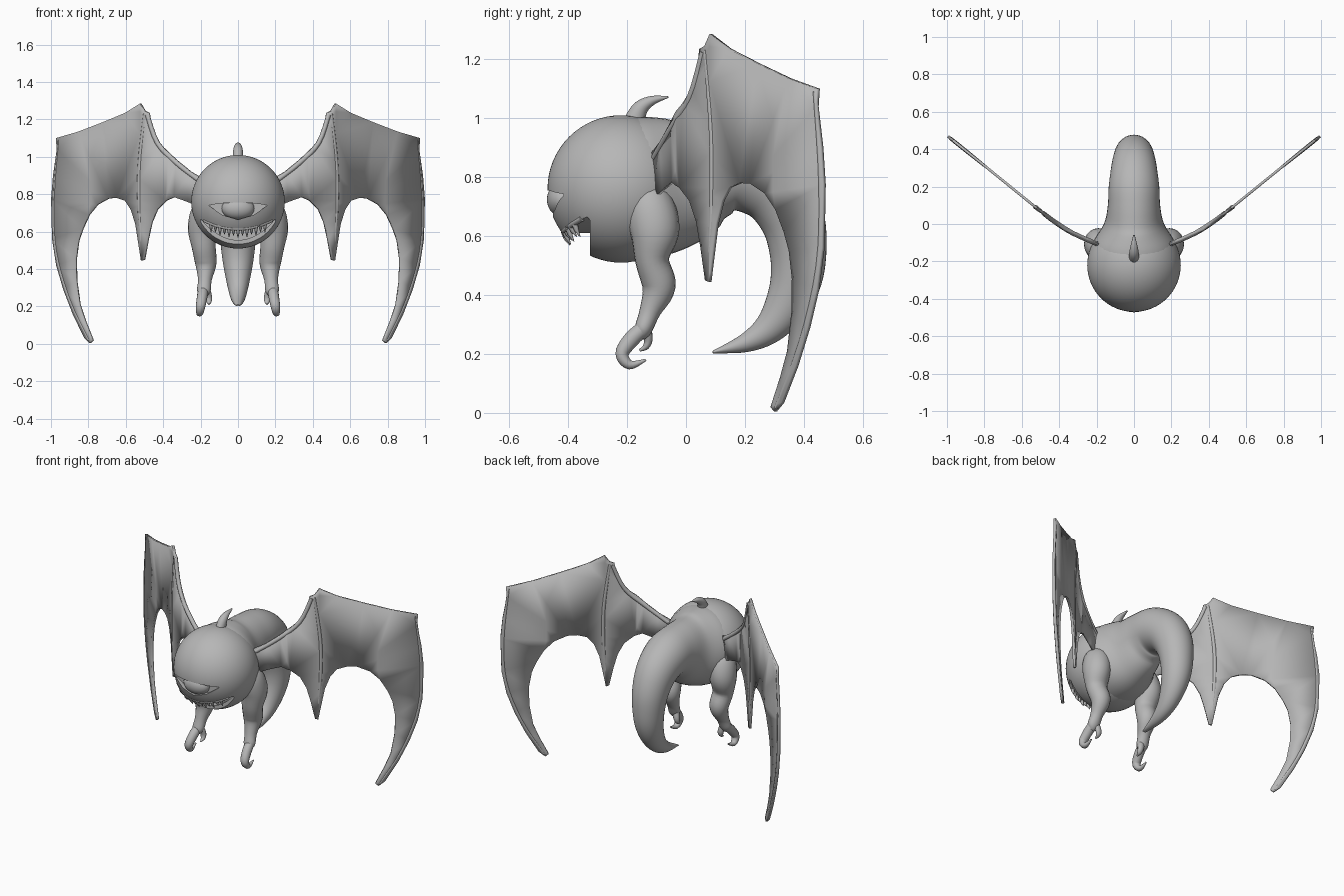
import bpy, bmesh, math
from mathutils import Vector

if "Cube" in bpy.data.objects:
    bpy.data.objects.remove(bpy.data.objects["Cube"])

grey = bpy.data.materials.new("clay grey")
grey.diffuse_color = (0.47, 0.47, 0.47, 1)
grey.use_nodes = True
grey.node_tree.nodes["Principled BSDF"].inputs["Base Color"].default_value = grey.diffuse_color


def finish(name, bm, angle=40):
    bmesh.ops.recalc_face_normals(bm, faces=bm.faces[:])
    me = bpy.data.meshes.new(name)
    bm.to_mesh(me)
    bm.free()
    me.materials.append(grey)
    ob = bpy.data.objects.new(name, me)
    bpy.context.collection.objects.link(ob)
    smooth(ob, angle)
    return ob


def smooth(ob, angle=40):
    bpy.ops.object.select_all(action='DESELECT')
    ob.select_set(True)
    bpy.context.view_layer.objects.active = ob
    bpy.ops.object.shade_smooth_by_angle(angle=math.radians(angle))


def tube(name, pts, side=1, seg=20, sub=5):
    """Smooth tapered limb through points (x, y, z, half width, half depth)."""
    P = [Vector(p) for p in pts]
    path = []
    for i in range(len(P) - 1):
        a, b, c, d = P[max(i - 1, 0)], P[i], P[i + 1], P[min(i + 2, len(P) - 1)]
        for k in range(sub):
            t = k / sub
            path.append(0.5 * (2 * b + (c - a) * t + (2 * a - 5 * b + 4 * c - d) * t * t
                               + (3 * b - a - 3 * c + d) * t ** 3))
    path.append(P[-1])
    bm = bmesh.new()
    rings = []
    for i, p in enumerate(path):
        q, r = path[max(i - 1, 0)], path[min(i + 1, len(path) - 1)]
        t = Vector([r[j] - q[j] for j in range(3)]).normalized()
        ref = Vector((1, 0, 0)) if abs(t.x) < 0.9 else Vector((0, 1, 0))
        u = (ref - t * ref.dot(t)).normalized()
        v = t.cross(u)
        c = Vector(p[:3])
        ring = []
        for k in range(seg):
            a = 2 * math.pi * k / seg
            w = c + u * (math.cos(a) * p[3]) + v * (math.sin(a) * p[4])
            ring.append(bm.verts.new((w.x * side, w.y, w.z)))
        rings.append(ring)
    for A, B in zip(rings, rings[1:]):
        for k in range(seg):
            bm.faces.new((A[k], A[(k + 1) % seg], B[(k + 1) % seg], B[k]))
    bm.faces.new(rings[0])
    bm.faces.new(rings[-1])
    return finish(name, bm, 60)


def prism(name, pts, y0, y1):
    """Front-facing outline (x, z) extruded along y."""
    bm = bmesh.new()
    f = bm.faces.new([bm.verts.new((x, y0, z)) for x, z in pts])
    ext = bmesh.ops.extrude_face_region(bm, geom=[f])
    for v in ext['geom']:
        if isinstance(v, bmesh.types.BMVert):
            v.co.y = y1
    ob = finish(name, bm)
    ob.hide_render = True
    return ob


def ball(name, loc, scale, seg=48):
    bm = bmesh.new()
    bmesh.ops.create_uvsphere(bm, u_segments=seg, v_segments=seg // 2, radius=1)
    for v in bm.verts:
        v.co = Vector((v.co.x * scale[0] + loc[0], v.co.y * scale[1] + loc[1], v.co.z * scale[2] + loc[2]))
    return finish(name, bm)


# head with eye socket and grinning mouth cut out
HC, HR = Vector((0, -0.22, 0.76)), 0.25
head = ball("head", HC, (HR, HR, HR), 64)


def lip(x):
    return 0.61 + 0.05 * (x / 0.19) ** 2


def head_y(x, z):
    return HC.y - math.sqrt(max(HR ** 2 - x * x - (z - HC.z) ** 2, 0))


xs = [-0.2 + 0.02 * i for i in range(21)]
upper = [(x, lip(x)) for x in xs]
inner = [(x * 0.94, lip(x * 0.94)) for x in xs]
lower = [(x * 0.9, 0.555 + 0.1 * (x * 0.9 / 0.19) ** 2) for x in reversed(xs)]
cutters = [
    prism("jaw_cutter", upper + [(0.2, 0.4), (-0.2, 0.4)], -0.7, -0.325),
    prism("mouth_cutter", inner + lower, -0.69, -0.28),
    prism("socket_cutter", [(-0.16, 0.742), (-0.08, 0.752), (0, 0.756), (0.08, 0.752), (0.16, 0.742),
                            (0.085, 0.69), (0, 0.664), (-0.085, 0.69)], -0.71, -0.415)]
for c in cutters:
    m = head.modifiers.new(c.name, 'BOOLEAN')
    m.operation, m.object, m.solver = 'DIFFERENCE', c, 'EXACT'
bpy.context.view_layer.update()
cut = bpy.data.meshes.new_from_object(head.evaluated_get(bpy.context.evaluated_depsgraph_get()))
head.modifiers.clear()
head.data = cut
for c in cutters:
    bpy.data.objects.remove(c)
smooth(head, 35)

# eye, upper lip and teeth
ball("eye", (0, -0.418, 0.724), (0.087, 0.054, 0.06))
tube("upper_lip", [(x, head_y(x, lip(x)) + 0.006, lip(x) + 0.006, 0.011, 0.011) for x in xs[1:-1:2]], seg=10, sub=3)
for i in range(-6, 7):
    x = i * 0.024
    z = lip(x) + 0.008
    y = head_y(x, z) + 0.012
    n = 0.05 if i % 2 == 0 else 0.04
    tube("tooth", [(x, y, z, 0.011, 0.011), (x, y + 0.006, z - n * 0.5, 0.008, 0.008),
                   (x, y + 0.02, z - n, 0.001, 0.001)], seg=8, sub=2)

# torso running back into the curled tail
tube("body_and_tail", [
    (0, -0.2, 0.76, 0.24, 0.24), (0, -0.1, 0.77, 0.218, 0.237), (0, 0, 0.79, 0.16, 0.212),
    (0, 0.1, 0.82, 0.14, 0.165), (0, 0.2, 0.82, 0.135, 0.14), (0, 0.3, 0.76, 0.122, 0.125),
    (0, 0.36, 0.66, 0.108, 0.11), (0, 0.38, 0.55, 0.095, 0.097), (0, 0.373, 0.45, 0.083, 0.087),
    (0, 0.338, 0.36, 0.067, 0.073), (0, 0.28, 0.285, 0.05, 0.053), (0, 0.2, 0.237, 0.034, 0.032),
    (0, 0.09, 0.206, 0.012, 0.004)], seg=40)

# horn
tube("horn", [(0, -0.178, 0.985, 0.028, 0.036), (0, -0.155, 1.033, 0.026, 0.027),
              (0, -0.115, 1.06, 0.018, 0.016), (0, -0.06, 1.072, 0.004, 0.003)])

# wing outline seen from the front (x, z)
OUTLINE = [(.19, .885), (.25, .92), (.33, .985), (.40, 1.05), (.44, 1.10), (.465, 1.17), (.475, 1.235), (.497, 1.245),
           (.52, 1.285), (.60, 1.235), (.72, 1.185), (.85, 1.135), (.97, 1.10), (.965, 1.04), (.985, .90),
           (.995, .775), (.99, .56), (.968, .42), (.93, .29), (.88, .16), (.82, .035), (.79, .005), (.775, .02),
           (.815, .12), (.845, .21), (.863, .34), (.865, .455), (.852, .55), (.83, .615), (.795, .69), (.75, .745),
           (.69, .778), (.645, .78), (.60, .765), (.57, .72), (.545, .64), (.515, .445), (.50, .45), (.48, .56),
           (.46, .65), (.43, .72), (.385, .765), (.34, .785), (.27, .76), (.20, .73)]
FOLD = [(0.19, -0.11), (0.37, -0.03), (0.52, 0.085), (0.785, 0.3), (1.0, 0.473)]


def wing_y(x):
    for (a, ya), (b, yb) in zip(FOLD, FOLD[1:]):
        if x <= b:
            return ya + (yb - ya) * (x - a) / (b - a)
    return FOLD[-1][1]


for s, tag in ((1, "left"), (-1, "right")):
    # folded wing membrane
    bm = bmesh.new()
    f = bm.faces.new([bm.verts.new((x, 0, z)) for x, z in OUTLINE])
    f.normal_update()
    bmesh.ops.triangulate(bm, faces=[f])
    for x, _ in FOLD[1:-1]:
        bmesh.ops.bisect_plane(bm, geom=bm.verts[:] + bm.edges[:] + bm.faces[:],
                               plane_co=(x, 0, 0), plane_no=(1, 0, 0))
    for v in bm.verts:
        v.co.y = wing_y(v.co.x)
        v.co.x *= s
    wing = finish("wing_" + tag, bm, 50)
    m = wing.modifiers.new("thickness", 'SOLIDIFY')
    m.thickness, m.offset = 0.014, 0

    # wing arm and finger bones, barely raised from the membrane
    bones = {"arm": [(.2, .868, .013), (.33, .968, .013), (.43, 1.073, .013), (.485, 1.225, .012)],
             "middle_finger": [(.497, 1.23, .010), (.525, .95, .012), (.525, .7, .011), (.509, .46, .005)],
             "outer_finger": [(.957, 1.09, .008), (.982, .775, .009), (.972, .5, .010), (.90, .24, .010),
                              (.795, .018, .008)]}
    for n, pts in bones.items():
        tube("wing_%s_%s" % (n, tag), [(x, wing_y(x), z, r, r) for x, z, r in pts], s, 10, 4)

    # arm with elbow, hooked claw and thumb
    tube("arm_" + tag, [(.13, -.13, .765, .04, .05), (.165, -.125, .71, .08, .082), (.19, -.107, .62, .078, .085),
                        (.183, -.115, .52, .064, .058), (.172, -.092, .43, .057, .057),
                        (.177, -.122, .345, .037, .036), (.183, -.145, .285, .036, .03),
                        (.186, -.16, .26, .02, .02)], s)
    tube("claw_" + tag, [(.185, -.135, .295, .028, .026), (.192, -.185, .25, .028, .028),
                         (.2, -.217, .2, .025, .023), (.205, -.19, .163, .018, .016),
                         (.205, -.136, .18, .004, .004)], s, 14)
    tube("thumb_" + tag, [(.172, -.14, .3, .022, .02), (.158, -.128, .252, .019, .015),
                          (.155, -.136, .225, .014, .011), (.155, -.158, .212, .004, .004)], s, 12)
